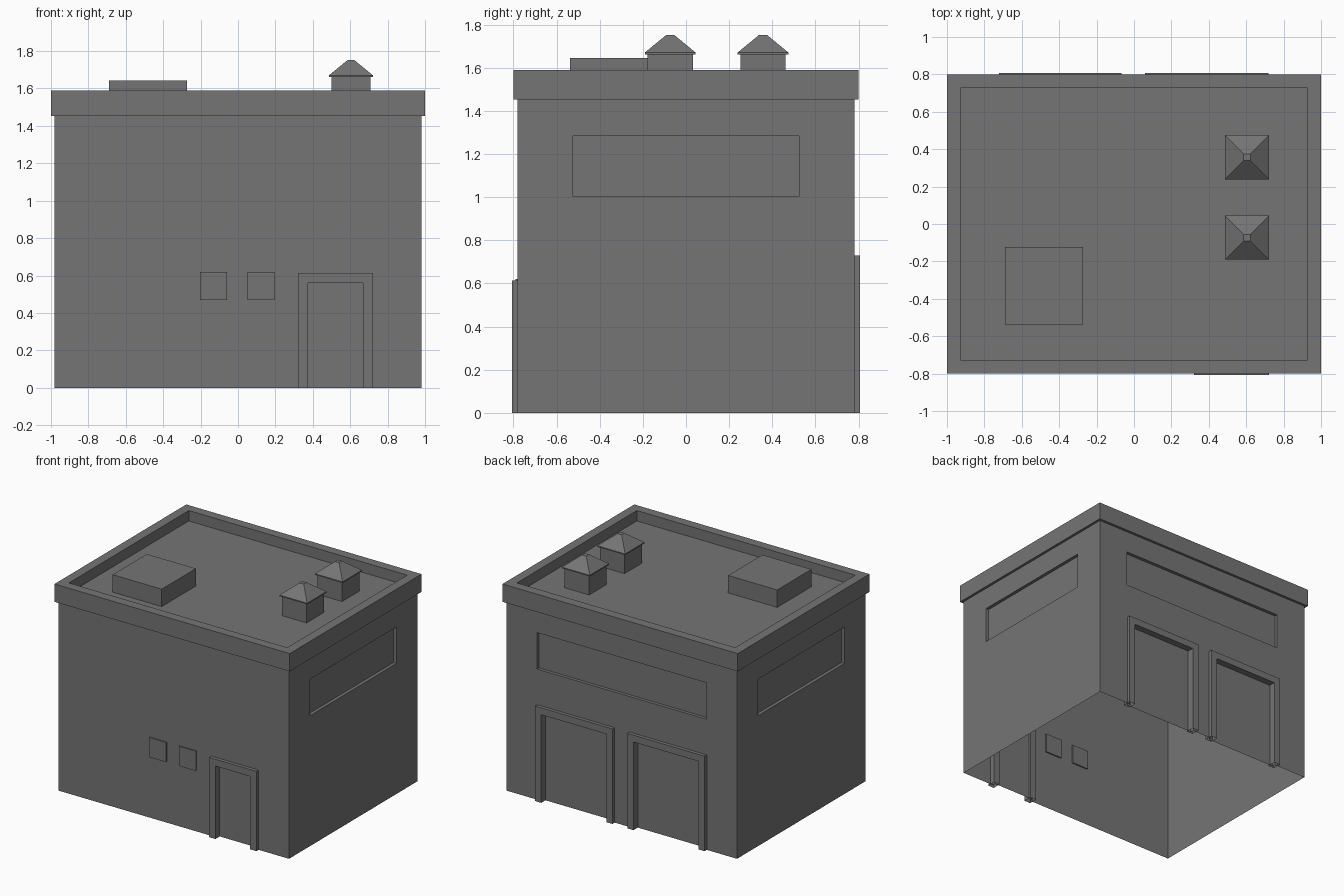
import bpy, bmesh

if "Cube" in bpy.data.objects:
    bpy.data.objects.remove(bpy.data.objects["Cube"])

# Dark grey paint shared by all parts
paint = bpy.data.materials.new("dark_grey")
paint.diffuse_color = (0.178, 0.178, 0.178, 1)
paint.use_nodes = True
paint.node_tree.nodes["Principled BSDF"].inputs["Base Color"].default_value = paint.diffuse_color


def open_bottom(bm):
    """Remove the faces lying on the ground."""
    floor = [f for f in bm.faces if all(abs(v.co.z) < 1e-4 for v in f.verts)]
    bmesh.ops.delete(bm, geom=floor, context="FACES")


def finish(name, bm):
    bmesh.ops.recalc_face_normals(bm, faces=bm.faces[:])
    mesh = bpy.data.meshes.new(name)
    bm.to_mesh(mesh)
    bm.free()
    mesh.materials.append(paint)
    obj = bpy.data.objects.new(name, mesh)
    bpy.context.collection.objects.link(obj)
    return obj


def stack(name, levels, cx=0, cy=0):
    """Closed solid through stacked rectangles (half x, half y, z)."""
    bm = bmesh.new()
    rings = [[bm.verts.new((cx + sx * hx, cy + sy * hy, z))
              for sx, sy in ((-1, -1), (1, -1), (1, 1), (-1, 1))]
             for hx, hy, z in levels]
    for a, b in zip(rings, rings[1:]):
        for i in range(4):
            j = (i + 1) % 4
            bm.faces.new((a[i], a[j], b[j], b[i]))
    bm.faces.new(rings[0][::-1])
    bm.faces.new(rings[-1])
    return finish(name, bm)


def box(name, x0, x1, y0, y1, z0, z1):
    hx, hy = (x1 - x0) / 2, (y1 - y0) / 2
    return stack(name, [(hx, hy, z0), (hx, hy, z1)], (x0 + x1) / 2, (y0 + y1) / 2)


def door_frame(name, x0, x1, top, y0, y1, t=0.053):
    """Upside-down U profile extruded along y, open under the legs."""
    bm = bmesh.new()
    pts = [(x0, 0), (x0, top), (x1, top), (x1, 0), (x1 - t, 0),
           (x1 - t, top - t), (x0 + t, top - t), (x0 + t, 0)]
    face = bm.faces.new([bm.verts.new((x, y0, z)) for x, z in pts])
    ext = bmesh.ops.extrude_face_region(bm, geom=[face], use_keep_orig=True)
    bmesh.ops.translate(bm, vec=(0, y1 - y0, 0),
                        verts=[v for v in ext["geom"] if isinstance(v, bmesh.types.BMVert)])
    bmesh.ops.recalc_face_normals(bm, faces=bm.faces[:])
    open_bottom(bm)
    return finish(name, bm)


# Walls with overhanging parapet and sunken roof
walls = stack("walls_and_roof", [
    (0.98, 0.78, 0), (0.98, 0.78, 1.453), (1, 0.8, 1.453),
    (1, 0.8, 1.59), (0.928, 0.728, 1.59), (0.928, 0.728, 1.51)])

# Shallow recesses for the long windows and the doors
garage = [(-0.723, -0.066), (0.06, 0.719)]
cutters = [
    box("cut_right", 0.955, 1.1, -0.524, 0.524, 1.003, 1.283),
    box("cut_left", -1.1, -0.955, -0.524, 0.524, 1.003, 1.283),
    box("cut_back", -0.72, 0.72, 0.755, 0.9, 1.003, 1.283),
    box("cut_door", 0.345, 0.7, -0.9, -0.755, -0.1, 0.585),
]
for x0, x1 in garage:
    cutters.append(box("cut_garage", x0 + 0.025, x1 - 0.025, 0.755, 0.9, -0.1, 0.705))
for c in cutters:
    c.hide_render = True
    mod = walls.modifiers.new("recess", "BOOLEAN")
    mod.operation = "DIFFERENCE"
    mod.solver = "EXACT"
    mod.object = c

# Apply the recesses, then open the underside
bpy.context.view_layer.update()
deps = bpy.context.evaluated_depsgraph_get()
bm = bmesh.new()
bm.from_mesh(bpy.data.meshes.new_from_object(walls.evaluated_get(deps)))
walls.modifiers.clear()
for c in cutters:
    bpy.data.objects.remove(c)
open_bottom(bm)
bm.to_mesh(walls.data)
bm.free()

# Door frames
door_frame("front_door_frame", 0.32, 0.722, 0.613, -0.807, -0.74)
for i, (x0, x1) in enumerate(garage):
    door_frame(f"garage_door_frame_{i + 1}", x0, x1, 0.73, 0.74, 0.807)

# Small front windows
for i, x in enumerate((-0.131, 0.122)):
    box(f"front_window_{i + 1}", x - 0.072, x + 0.072, -0.79, -0.77, 0.469, 0.62)

# Rooftop unit
box("roof_unit", -0.69, -0.273, -0.537, -0.122, 1.51, 1.644)

# Roof vents with pyramid caps
for i, y in enumerate((-0.073, 0.357)):
    box(f"vent_body_{i + 1}", 0.5, 0.708, y - 0.105, y + 0.105, 1.51, 1.665)
    stack(f"vent_cap_{i + 1}", [(0.118, 0.118, 1.661), (0.118, 0.118, 1.67),
                                (0.018, 0.018, 1.752)], 0.604, y)
